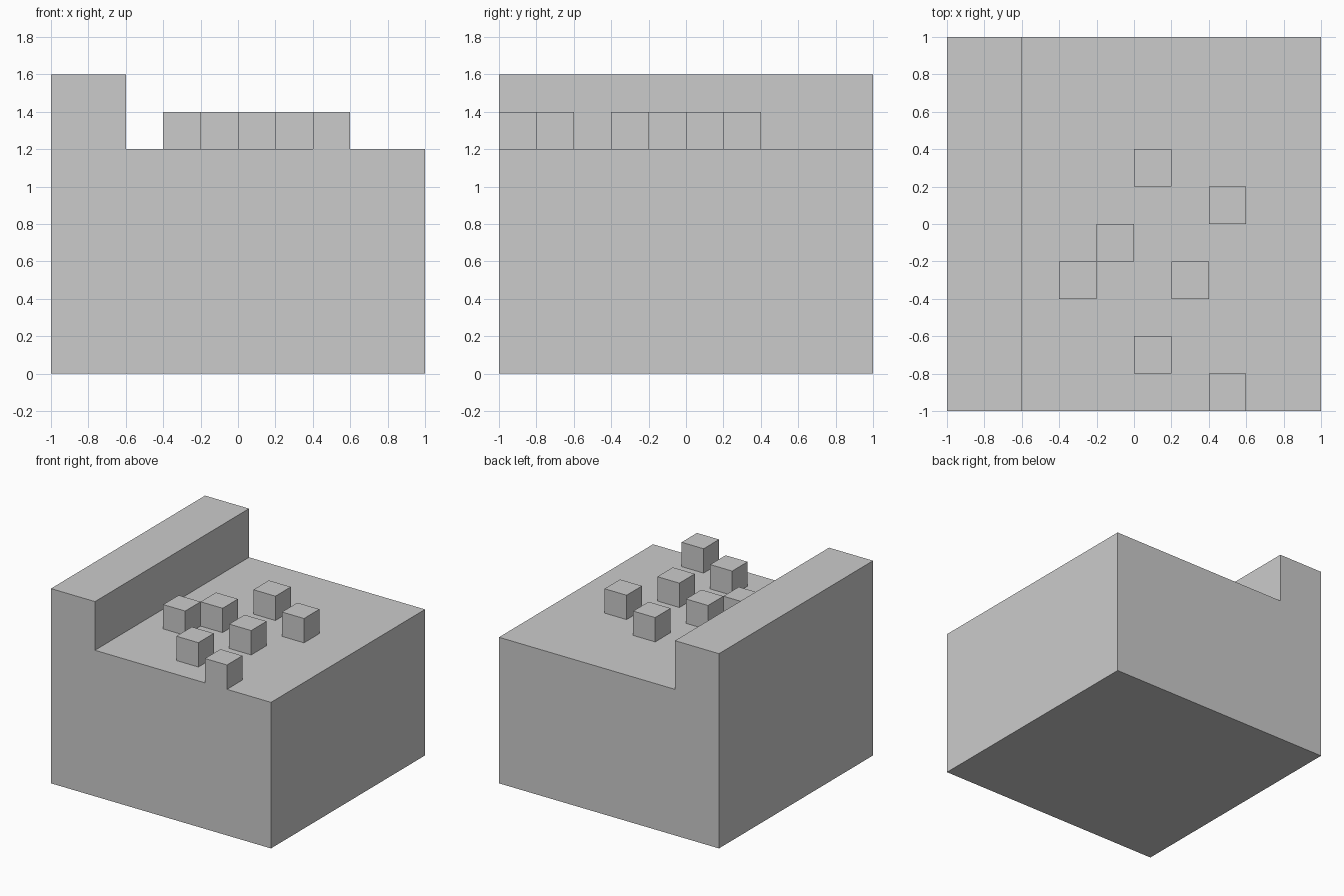
import bpy
import bmesh

default = bpy.data.objects.get("Cube")
if default:
    bpy.data.objects.remove(default, do_unlink=True)

# Single plain grey
GREY = (0.6, 0.6, 0.6, 1.0)
grey = bpy.data.materials.new("plain grey")
grey.use_nodes = True
grey.diffuse_color = GREY
grey.node_tree.nodes["Principled BSDF"].inputs["Base Color"].default_value = GREY


def add_object(name, bm):
    bmesh.ops.recalc_face_normals(bm, faces=bm.faces)
    mesh = bpy.data.meshes.new(name)
    bm.to_mesh(mesh)
    bm.free()
    mesh.materials.append(grey)
    obj = bpy.data.objects.new(name, mesh)
    bpy.context.collection.objects.link(obj)
    return obj


# Base block with raised ledge: stepped profile extruded front to back
profile = [(-1, 0), (1, 0), (1, 1.2), (-0.6, 1.2), (-0.6, 1.6), (-1, 1.6)]
bm = bmesh.new()
face = bm.faces.new([bm.verts.new((x, -1, z)) for x, z in profile])
extruded = bmesh.ops.extrude_face_region(bm, geom=[face])["geom"]
verts = [v for v in extruded if isinstance(v, bmesh.types.BMVert)]
bmesh.ops.translate(bm, verts=verts, vec=(0, 2, 0))
# Keep the front cap if the extrusion consumed it
bmesh.ops.holes_fill(bm, edges=[e for e in bm.edges if e.is_boundary], sides=0)
add_object("stepped_base", bm)

# Small cubes standing on the deck
SIZE = 0.2
DECK = 1.2
spots = [(0.1, 0.3), (0.5, 0.1), (-0.1, -0.1), (-0.3, -0.3),
         (0.3, -0.3), (0.1, -0.7), (0.5, -0.9)]
for i, (x, y) in enumerate(spots, 1):
    bm = bmesh.new()
    bmesh.ops.create_cube(bm, size=SIZE)
    block = add_object(f"deck_block_{i}", bm)
    block.location = (x, y, DECK + SIZE / 2)
